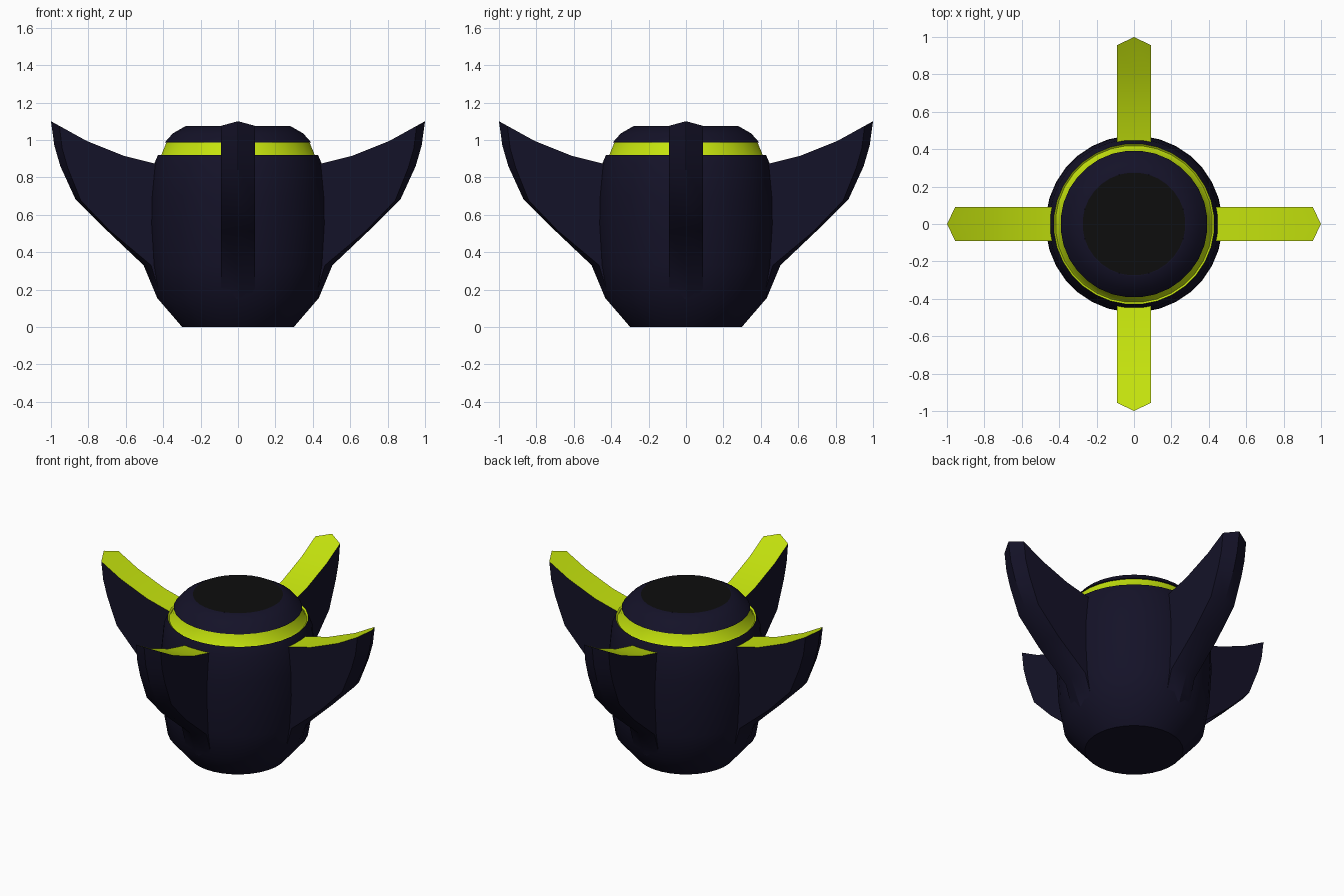
import bpy, bmesh, math

if "Cube" in bpy.data.objects:
    bpy.data.objects.remove(bpy.data.objects["Cube"])

def material(name, rgb):
    m = bpy.data.materials.new(name)
    m.diffuse_color = (*rgb, 1)
    m.use_nodes = True
    m.node_tree.nodes["Principled BSDF"].inputs["Base Color"].default_value = m.diffuse_color
    return m

NAVY = material("navy", (0.007, 0.006, 0.021))
LIME = material("lime", (0.55, 0.76, 0.004))
BLACK = material("black", (0.004, 0.004, 0.004))
SEG = 32

def finish(bm, name, mats, angle):
    bmesh.ops.recalc_face_normals(bm, faces=bm.faces)
    me = bpy.data.meshes.new(name)
    bm.to_mesh(me)
    bm.free()
    ob = bpy.data.objects.new(name, me)
    bpy.context.collection.objects.link(ob)
    for m in mats:
        me.materials.append(m)
    bpy.ops.object.select_all(action='DESELECT')
    ob.select_set(True)
    bpy.context.view_layer.objects.active = ob
    bpy.ops.object.shade_smooth_by_angle(angle=math.radians(angle))
    return ob

def lathe(name, profile, mat, cap_bottom=False, cap_top=False, angle=40):
    bm = bmesh.new()
    rings = []
    for r, z in profile:
        rings.append([bm.verts.new((r * math.cos(a), r * math.sin(a), z))
                      for a in ((i + 0.5) * math.tau / SEG for i in range(SEG))])
    for lo, hi in zip(rings, rings[1:]):
        for i in range(SEG):
            j = (i + 1) % SEG
            bm.faces.new((lo[i], lo[j], hi[j], hi[i]))
    if cap_bottom:
        bm.faces.new(rings[0])
    if cap_top:
        bm.faces.new(rings[-1])
    return finish(bm, name, [mat], angle)

# Rounded body, glowing neck ring, domed cap and dark top disc
lathe("body", [(0.30, 0), (0.43, 0.15), (0.46, 0.33), (0.473, 0.55), (0.47, 0.70),
               (0.455, 0.86), (0.43, 0.92)], NAVY, cap_bottom=True)
lathe("neck_ring", [(0.43, 0.92), (0.42, 0.912), (0.412, 0.92), (0.385, 0.985)], LIME)
lathe("cap", [(0.385, 0.985), (0.393, 0.987), (0.35, 1.035), (0.28, 1.075), (0.275, 1.075)], NAVY)
bm = bmesh.new()
bmesh.ops.create_circle(bm, cap_ends=True, segments=SEG, radius=0.276)
bmesh.ops.translate(bm, verts=bm.verts, vec=(0, 0, 1.075))
finish(bm, "top_disc", [BLACK], 30)

# Fin outlines: shared top edge, then outer edge on the ridge and on the sides
HALF = 0.092
TOP = [(0.38, 0.86), (0.45, 0.875), (0.61, 0.915), (0.81, 0.995)]
RIDGE = [(1.0, 1.10), (0.982, 0.97), (0.95, 0.86), (0.87, 0.685), (0.70, 0.515), (0.505, 0.33), (0.43, 0.15)]
SIDE = [(0.955, 1.075), (0.94, 0.955), (0.91, 0.85), (0.84, 0.675), (0.68, 0.51), (0.465, 0.33), (0.41, 0.15)]
INNER = [(0.36, 0.2)]

def fin(name, turn):
    bm = bmesh.new()
    layers = []
    for y, outer in ((-HALF, SIDE), (0, RIDGE), (HALF, SIDE)):
        layers.append([bm.verts.new((x, y, z)) for x, z in TOP + outer + INNER])
    n = len(layers[0])
    for a, b in zip(layers, layers[1:]):
        for i in range(n):
            j = (i + 1) % n
            f = bm.faces.new((a[i], a[j], b[j], b[i]))
            f.material_index = 1 if i < len(TOP) else 0
    bm.faces.new(layers[0])
    bm.faces.new(layers[2])
    ob = finish(bm, name, [NAVY, LIME], 30)
    ob.rotation_euler.z = turn

# Four fins around the body
for i, side in enumerate(("right", "back", "left", "front")):
    fin(side + "_fin", i * math.pi / 2)
